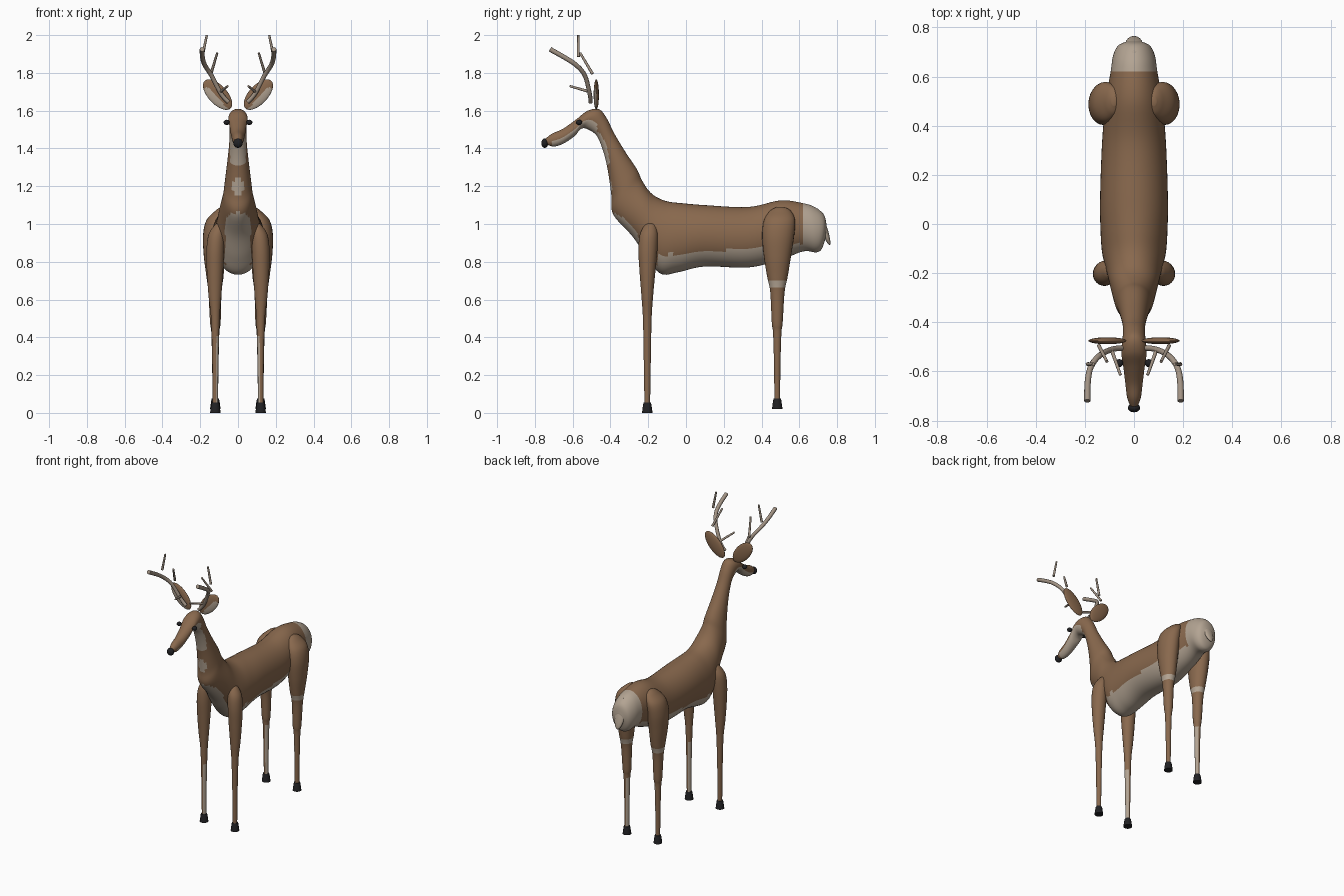
import bpy, bmesh, math
from mathutils import Vector, Matrix

if "Cube" in bpy.data.objects:
    bpy.data.objects.remove(bpy.data.objects["Cube"])


def material(name, rgb):
    m = bpy.data.materials.new(name)
    m.diffuse_color = (*rgb, 1)
    m.use_nodes = True
    m.node_tree.nodes["Principled BSDF"].inputs["Base Color"].default_value = m.diffuse_color
    return m


BROWN = material("brown fur", (0.25, 0.14, 0.075))
CREAM = material("cream fur", (0.45, 0.37, 0.29))
HORN = material("antler", (0.36, 0.29, 0.23))
BLACK = material("black", (0.015, 0.015, 0.017))


def finish(name, bm, mats, rule=None):
    bmesh.ops.recalc_face_normals(bm, faces=bm.faces)
    for f in bm.faces:
        f.smooth = True
        if rule:
            f.material_index = int(rule(f.calc_center_median(), f.normal))
    me = bpy.data.meshes.new(name)
    bm.to_mesh(me)
    bm.free()
    for m in mats:
        me.materials.append(m)
    ob = bpy.data.objects.new(name, me)
    bpy.context.collection.objects.link(ob)
    bpy.ops.object.select_all(action='DESELECT')
    ob.select_set(True)
    bpy.context.view_layer.objects.active = ob
    bpy.ops.object.shade_smooth_by_angle(angle=math.radians(50))
    return ob


def smooth_path(rows, steps):
    """Catmull-Rom interpolation of rows of numbers."""
    out = []
    for i in range(len(rows) - 1):
        a, b = rows[max(i - 1, 0)], rows[i]
        c, d = rows[i + 1], rows[min(i + 2, len(rows) - 1)]
        for s in range(steps):
            t = s / steps
            out.append([0.5 * (2 * q + (r - p) * t + (2 * p - 5 * q + 4 * r - w) * t * t
                               + (3 * q - p - 3 * r + w) * t ** 3)
                        for p, q, r, w in zip(a, b, c, d)])
    out.append(list(rows[-1]))
    return out


def loft(rings):
    """Skin a list of closed rings and cap both ends."""
    bm = bmesh.new()
    vs = [[bm.verts.new(p) for p in r] for r in rings]
    n = len(vs[0])
    for a, b in zip(vs, vs[1:]):
        for i in range(n):
            bm.faces.new((a[i], a[(i + 1) % n], b[(i + 1) % n], b[i]))
    bm.faces.new(vs[0])
    bm.faces.new(vs[-1])
    return bm


def ellipse(center, u, v, n):
    c = Vector(center)
    return [c + u * math.cos(2 * math.pi * i / n) + v * math.sin(2 * math.pi * i / n)
            for i in range(n)]


def tube(name, pts, r0, r1, mat, n=10):
    pts = [Vector(p) for p in pts]
    rings = []
    for i, p in enumerate(pts):
        d = (pts[min(i + 1, len(pts) - 1)] - pts[max(i - 1, 0)]).normalized()
        u = d.cross(Vector((0.3, 0.2, 0.1)).normalized()).normalized()
        r = r0 + (r1 - r0) * i / (len(pts) - 1)
        rings.append(ellipse(p, u * r, d.cross(u) * r, n))
    return finish(name, loft(rings), [mat])


def ball(name, center, size, mats, rot=None, rule=None):
    bm = bmesh.new()
    bmesh.ops.create_uvsphere(bm, u_segments=32, v_segments=20, radius=1)
    m = Matrix.Translation(center) @ (rot or Matrix()) @ Matrix.Diagonal((*size, 1))
    bmesh.ops.transform(bm, matrix=m, verts=bm.verts)
    return finish(name, bm, mats, rule)


# Body, neck and head: back point (y, z), belly point (y, z), half width
BODY = [
    (0.745, 0.99, 0.74, 0.93, 0.03), (0.73, 1.05, 0.72, 0.87, 0.065),
    (0.68, 1.09, 0.69, 0.85, 0.085), (0.62, 1.11, 0.62, 0.855, 0.095),
    (0.5, 1.125, 0.5, 0.81, 0.115), (0.33, 1.09, 0.33, 0.77, 0.13),
    (0.1, 1.10, 0.1, 0.775, 0.138), (-0.02, 1.11, -0.04, 0.745, 0.136),
    (-0.1, 1.12, -0.13, 0.735, 0.13), (-0.16, 1.145, -0.2, 0.81, 0.115),
    (-0.2, 1.18, -0.28, 0.93, 0.10), (-0.235, 1.235, -0.385, 1.05, 0.08),
    (-0.26, 1.29, -0.395, 1.15, 0.07), (-0.32, 1.38, -0.415, 1.29, 0.056),
    (-0.38, 1.48, -0.44, 1.39, 0.046), (-0.42, 1.56, -0.475, 1.47, 0.045),
    (-0.46, 1.607, -0.53, 1.505, 0.05), (-0.52, 1.60, -0.56, 1.50, 0.05),
    (-0.58, 1.555, -0.59, 1.465, 0.043), (-0.65, 1.505, -0.65, 1.425, 0.035),
    (-0.71, 1.478, -0.70, 1.41, 0.028), (-0.745, 1.45, -0.735, 1.42, 0.015),
]


def body_rule(c, n):
    x, y, z = abs(c.x), c.y, c.z
    if y > 0.625:                                   # rump
        return True
    if y > -0.15:                                   # belly
        return z < 0.847 + 0.08 * y
    if z < 1.06:                                    # chest
        return n.y < 0 and (x / 0.068) ** 4 + (max(z - 0.9, 0) / 0.16) ** 4 < 1
    if z < 1.26:                                    # neck spot
        return n.y < 0 and (x / 0.035) ** 2 + ((z - 1.2) / 0.042) ** 2 < 1
    if y > -0.47:                                   # throat
        return n.y < -0.45 and z > 1.315 and x < 0.042
    return n.z < -0.15 and y > -0.71                # jaw


rings = []
for yt, zt, yb, zb, w in smooth_path(BODY, 6):
    top, low = Vector((0, yt, zt)), Vector((0, yb, zb))
    rings.append(ellipse((top + low) / 2, Vector((w, 0, 0)), (top - low) / 2, 48))
finish("body", loft(rings), [BROWN, CREAM], body_rule)

# Tail and nose
ball("tail", (0, 0.728, 0.985), (0.036, 0.017, 0.102), [CREAM], Matrix.Rotation(0.33, 4, 'X'))
ball("nose", (0, -0.748, 1.428), (0.025, 0.018, 0.025), [BLACK])

# Leg sections: z, x, y, half width, half depth
FRONT = [(0.05, 0.12, -0.205, 0.014, 0.015), (0.3, 0.12, -0.205, 0.017, 0.019),
         (0.5, 0.12, -0.205, 0.023, 0.023), (0.62, 0.122, -0.205, 0.034, 0.031),
         (0.75, 0.122, -0.204, 0.043, 0.042), (0.86, 0.12, -0.202, 0.047, 0.05),
         (0.94, 0.113, -0.197, 0.044, 0.048), (0.99, 0.098, -0.19, 0.03, 0.032),
         (1.01, 0.09, -0.185, 0.012, 0.012)]
REAR = [(0.06, 0.12, 0.483, 0.014, 0.015), (0.25, 0.12, 0.483, 0.017, 0.017),
        (0.42, 0.12, 0.483, 0.021, 0.022), (0.48, 0.12, 0.483, 0.028, 0.029),
        (0.64, 0.122, 0.484, 0.035, 0.038), (0.72, 0.122, 0.484, 0.045, 0.054),
        (0.83, 0.125, 0.484, 0.056, 0.072), (0.94, 0.125, 0.488, 0.06, 0.085),
        (1.02, 0.112, 0.495, 0.055, 0.082), (1.07, 0.085, 0.5, 0.035, 0.055),
        (1.09, 0.08, 0.5, 0.012, 0.02)]

# Antler beam and tines
BEAM = [(0.05, -0.505, 1.645), (0.09, -0.51, 1.69), (0.14, -0.535, 1.785),
        (0.175, -0.58, 1.84), (0.188, -0.64, 1.88), (0.19, -0.72, 1.925)]
TINES = [((0.092, -0.51, 1.70), (0.055, -0.615, 1.73)),
         ((0.143, -0.495, 1.795), (0.11, -0.56, 1.905)),
         ((0.189, -0.57, 1.885), (0.165, -0.57, 2.0))]

for side, s in (("left", -1), ("right", 1)):
    for part, rows, lift in (("front", FRONT, 0), ("rear", REAR, 0.02)):
        def leg_rule(c, n, s=s, rear=(part == "rear")):
            inner_shin = c.z < 0.42 and n.x * s < -0.2
            return inner_shin or (rear and 0.66 < c.z < 0.7)
        rings = [ellipse((s * x, y, z), Vector((rx, 0, 0)), Vector((0, ry, 0)), 24)
                 for z, x, y, rx, ry in smooth_path(rows, 8)]
        finish(f"{part}_leg_{side}", loft(rings), [BROWN, CREAM], leg_rule)
        # Hoof
        rings = [ellipse((s * 0.12, rows[0][2], z + lift), Vector((r, 0, 0)),
                         Vector((0, r, 0)), 16)
                 for z, r in ((0, 0.028), (0.045, 0.022), (0.055, 0.019))]
        finish(f"{part}_hoof_{side}", loft(rings), [BLACK])

    # Eye and ear, with a pale lower strip on the front of the ear
    ball(f"eye_{side}", (s * 0.06, -0.566, 1.538), (0.016, 0.016, 0.014), [BLACK])
    ear = Vector((s * 0.108, -0.475, 1.685))
    axis = Vector((s * 0.68, 0, 0.73))
    across = Vector((s * 0.73, 0, -0.68))
    ball(f"ear_{side}", ear, (0.05, 0.014, 0.1), [BROWN, CREAM],
         Matrix.Rotation(s * 0.75, 4, 'Y'),
         lambda c, n: n.y < 0 and (c - ear).dot(across) > 0.012 and (c - ear).dot(axis) < 0.07)

    # Antler
    flip = lambda p: (s * p[0], p[1], p[2])
    tube(f"antler_beam_{side}", [flip(p) for p in smooth_path(BEAM, 5)], 0.011, 0.013, HORN, 12)
    for i, (a, b) in enumerate(TINES):
        tube(f"antler_tine_{i + 1}_{side}", [flip(a), flip(b)], 0.008, 0.006, HORN, 8)
